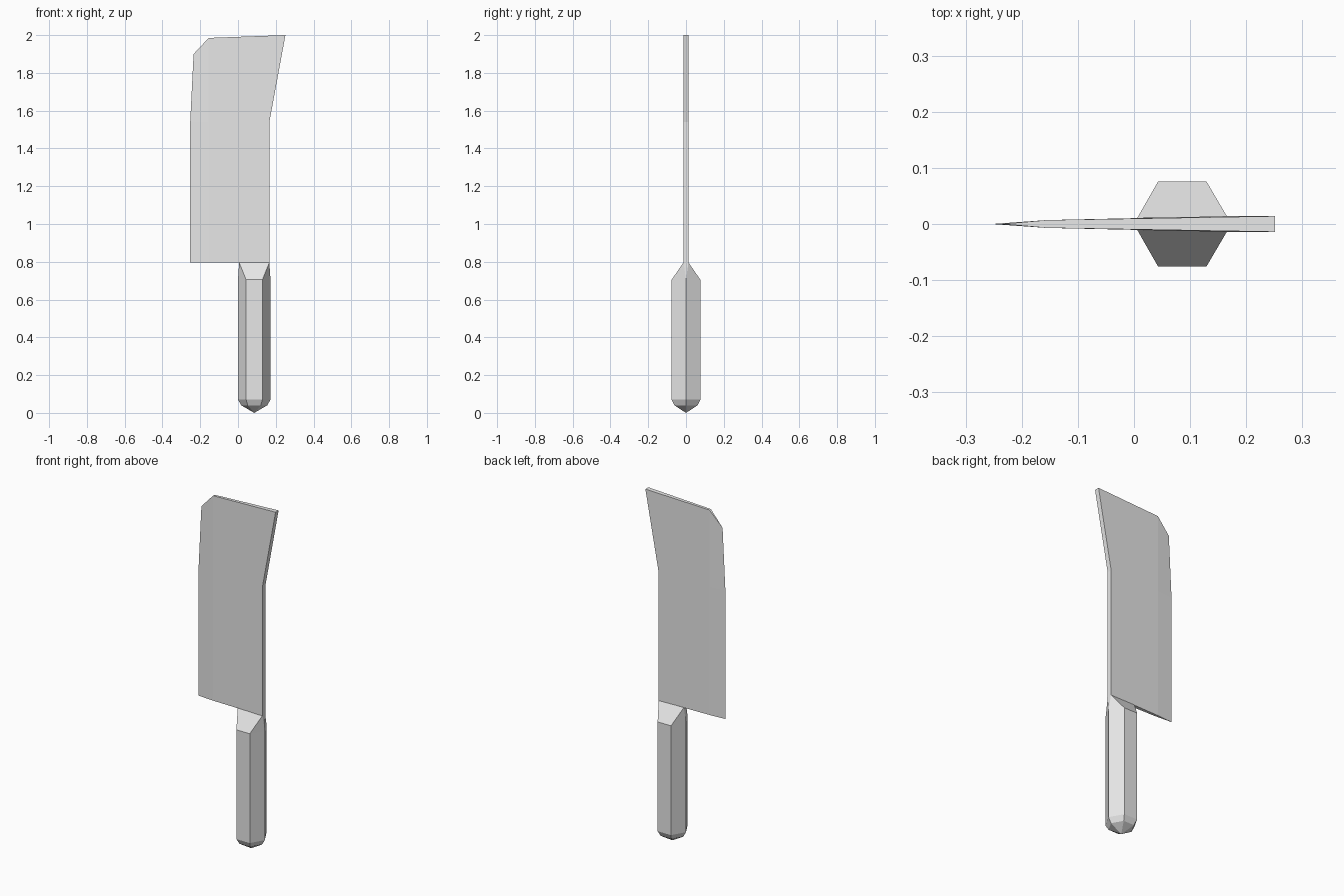
import bpy
import bmesh

cube = bpy.data.objects.get("Cube")
if cube:
    bpy.data.objects.remove(cube, do_unlink=True)

steel = bpy.data.materials.new("light_grey")
steel.use_nodes = True
steel.diffuse_color = (0.8, 0.8, 0.8, 1)
steel.node_tree.nodes["Principled BSDF"].inputs["Base Color"].default_value = (0.8, 0.8, 0.8, 1)


def finish(name, bm):
    bmesh.ops.remove_doubles(bm, verts=bm.verts, dist=0.0001)
    bmesh.ops.recalc_face_normals(bm, faces=bm.faces)
    mesh = bpy.data.meshes.new(name)
    bm.to_mesh(mesh)
    bm.free()
    mesh.materials.append(steel)
    obj = bpy.data.objects.new(name, mesh)
    bpy.context.collection.objects.link(obj)
    return obj


# Blade: wedge sections (cutting edge, bevel, spine) joined from heel to tip
bevel_half, spine_half = 0.007, 0.014
rows = [
    [(-0.253, 0.795), (-0.155, 0.795), (0.166, 0.795)],
    [(-0.253, 1.54), (-0.155, 1.54), (0.166, 1.54)],
    [(-0.235, 1.90), (-0.155, 1.985), (0.251, 2.0)],
]
bm = bmesh.new()
loops = []
for (ex, ez), (bx, bz), (sx, sz) in rows:
    section = [(ex, 0, ez), (bx, -bevel_half, bz), (sx, -spine_half, sz),
               (sx, spine_half, sz), (bx, bevel_half, bz)]
    loops.append([bm.verts.new(p) for p in section])
for low, high in zip(loops, loops[1:]):
    for i in range(5):
        j = (i + 1) % 5
        bm.faces.new((low[i], low[j], high[j], high[i]))
for cap in (loops[0], loops[-1]):
    bm.faces.new(cap[:3] + cap[3:])
finish("blade", bm)

# Handle: hexagonal grip with a pointed butt and a shoulder narrowing to the blade
cx = 0.086
hexagon = [(-0.086, 0), (-0.043, -0.076), (0.043, -0.076),
           (0.086, 0), (0.043, 0.076), (-0.043, 0.076)]
bm = bmesh.new()


def ring(z, scale):
    return [bm.verts.new((cx + x * scale, y * scale, z)) for x, y in hexagon]


butt, lower, upper = ring(0.04, 0.8), ring(0.07, 1), ring(0.705, 1)
tip = bm.verts.new((cx, 0, 0))
for i in range(6):
    j = (i + 1) % 6
    bm.faces.new((tip, butt[j], butt[i]))
    bm.faces.new((butt[i], butt[j], lower[j], lower[i]))
    bm.faces.new((lower[i], lower[j], upper[j], upper[i]))

neck = [bm.verts.new((cx + x, y, 0.796)) for x, y in
        ((-0.08, -0.011), (0.08, -0.013), (0.08, 0.013), (-0.08, 0.011))]
bm.faces.new((upper[1], upper[2], neck[1], neck[0]))
bm.faces.new((upper[4], upper[5], neck[3], neck[2]))
for corner, front, back, n_front, n_back in (
        (upper[3], upper[2], upper[4], neck[1], neck[2]),
        (upper[0], upper[1], upper[5], neck[0], neck[3])):
    bm.faces.new((front, corner, n_front))
    bm.faces.new((corner, n_back, n_front))
    bm.faces.new((corner, back, n_back))
bm.faces.new(neck)
finish("handle", bm)
